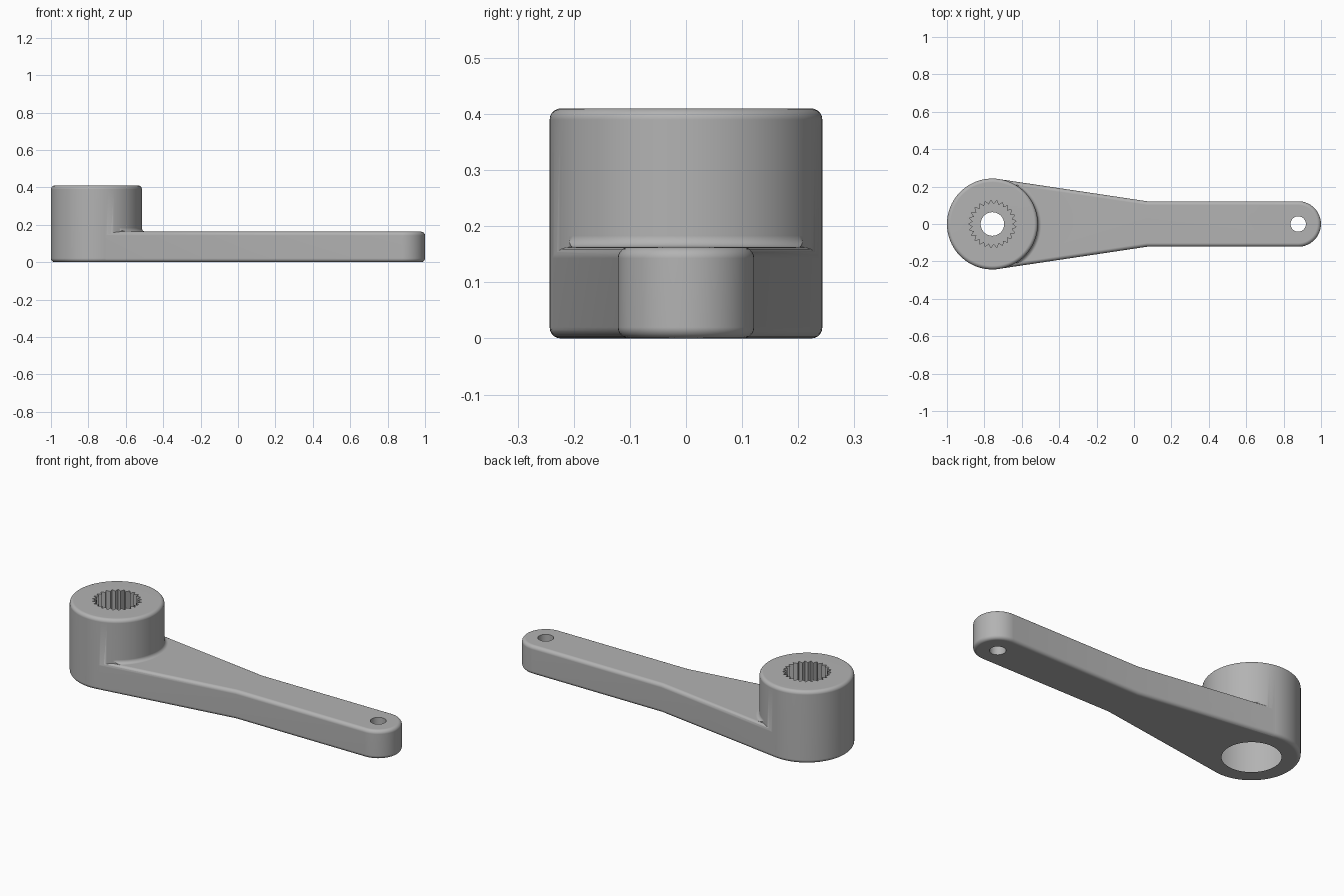
import bpy, bmesh
from math import sin, cos, pi, hypot, atan2, acos

cube = bpy.data.objects.get("Cube")
if cube:
    bpy.data.objects.remove(cube)

HUB_X, HUB_R, HUB_H = -0.757, 0.243, 0.41
TIP_X, ARM_R, ARM_H = 0.878, 0.122, 0.163
ELBOW_X, ROUND = 0.07, 0.02

grey = bpy.data.materials.new("plastic grey")
grey.use_nodes = True
COLOUR = (0.45, 0.45, 0.45, 1)
grey.diffuse_color = COLOUR
grey.node_tree.nodes["Principled BSDF"].inputs["Base Color"].default_value = COLOUR


def finish(name, bm):
    bmesh.ops.recalc_face_normals(bm, faces=bm.faces)
    mesh = bpy.data.meshes.new(name)
    bm.to_mesh(mesh)
    bm.free()
    mesh.materials.append(grey)
    ob = bpy.data.objects.new(name, mesh)
    bpy.context.collection.objects.link(ob)
    return ob


def prism(name, outline, z0, z1, rounded=False):
    bm = bmesh.new()
    base = bm.faces.new([bm.verts.new((x, y, z0)) for x, y in outline])
    top = bmesh.ops.extrude_face_region(bm, geom=[base], use_keep_orig=True)
    verts = [g for g in top["geom"] if isinstance(g, bmesh.types.BMVert)]
    bmesh.ops.translate(bm, verts=verts, vec=(0, 0, z1 - z0))
    bmesh.ops.recalc_face_normals(bm, faces=bm.faces)
    if rounded:
        # round the rims, but not the end buried in the hub
        rims = [e for e in bm.edges
                if abs(e.verts[0].co.z - e.verts[1].co.z) < 1e-5
                and max(v.co.x for v in e.verts) > HUB_X + 0.1]
        bmesh.ops.bevel(bm, geom=rims, offset=ROUND, segments=5,
                        profile=0.5, affect='EDGES')
    return finish(name, bm)


def lathe(name, profile, steps=96):
    # closed profile of (radius, height) turned about the hub axis
    bm = bmesh.new()
    rings = []
    for i in range(steps):
        a = 2 * pi * i / steps
        rings.append([bm.verts.new((HUB_X + r * cos(a), r * sin(a), z))
                      for r, z in profile])
    n = len(profile)
    for i in range(steps):
        p, q = rings[i], rings[(i + 1) % steps]
        for j in range(n):
            k = (j + 1) % n
            bm.faces.new((p[j], q[j], q[k], p[k]))
    return finish(name, bm)


def circle(x, r, n=64):
    return [(x + r * cos(2 * pi * i / n), r * sin(2 * pi * i / n)) for i in range(n)]


def arc(cx, cz, r, a0, a1, n=5):
    return [(cx + r * cos(a0 + (a1 - a0) * i / n),
             cz + r * sin(a0 + (a1 - a0) * i / n)) for i in range(n + 1)]


def arm_outline(inset):
    # tapered from the hub's tangent points, then straight to a round tip
    r, w = HUB_R - inset, ARM_R - inset
    dx = ELBOW_X - HUB_X
    t = atan2(w, dx) + acos(r / hypot(dx, w))
    tx, ty = HUB_X + r * cos(t), r * sin(t)
    return ([(HUB_X, -ty * 0.9), (tx, -ty), (ELBOW_X, -w)]
            + arc(TIP_X, 0, w, -pi / 2, pi / 2, 32)
            + [(ELBOW_X, w), (tx, ty), (HUB_X, ty * 0.9)])


def combine(target, other, operation):
    mod = target.modifiers.new("combine", 'BOOLEAN')
    mod.operation, mod.solver, mod.object = operation, 'EXACT', other
    bpy.context.view_layer.objects.active = target
    bpy.ops.object.modifier_apply(modifier=mod.name)
    bpy.data.objects.remove(other)


# Hub with rounded rims; the bore starts as a narrow screw hole
SCREW_R = 0.062
hub_rim = HUB_R - ROUND
horn = lathe("splined_lever_arm",
             [(SCREW_R, 0)] + arc(hub_rim, ROUND, ROUND, -pi / 2, 0)
             + arc(hub_rim, HUB_H - ROUND, ROUND, 0, pi / 2) + [(SCREW_R, HUB_H)])

# Tapered arm
combine(horn, prism("arm", arm_outline(0.0005), 0, ARM_H, True), 'UNION')

# Concave fillet where the arm top meets the hub
F = 0.02
fillet = lathe("fillet", [(HUB_R - 0.03, ARM_H - 0.01), (HUB_R + F, ARM_H - 0.01)]
               + arc(HUB_R + F, ARM_H + F, F, -pi / 2, -pi)
               + [(HUB_R - 0.03, ARM_H + F)])
combine(fillet, prism("fillet_clip", arm_outline(0.018), 0.1, 0.3), 'INTERSECT')
combine(horn, fillet, 'UNION')

# Toothed socket in the top
TEETH = 25
star = []
for i in range(2 * TEETH):
    r = 0.128 if i % 2 else 0.106
    a = pi * i / TEETH
    star.append((HUB_X + r * cos(a), r * sin(a)))
combine(horn, prism("socket_cutter", star, 0.22, 0.5), 'DIFFERENCE')

# Screw hole, wide recess below, and the hole in the tip
for x, r, z0, z1 in ((HUB_X, SCREW_R + 0.001, -0.1, 0.5),
                     (HUB_X, 0.148, -0.1, 0.155),
                     (TIP_X, 0.041, -0.1, 0.3)):
    combine(horn, prism("hole_cutter", circle(x, r), z0, z1), 'DIFFERENCE')

# Smooth shading with sharp edges kept
bpy.ops.object.select_all(action='DESELECT')
horn.select_set(True)
bpy.context.view_layer.objects.active = horn
bpy.ops.object.shade_smooth_by_angle(angle=0.52)
weighted = horn.modifiers.new("even_normals", 'WEIGHTED_NORMAL')
weighted.keep_sharp = True
